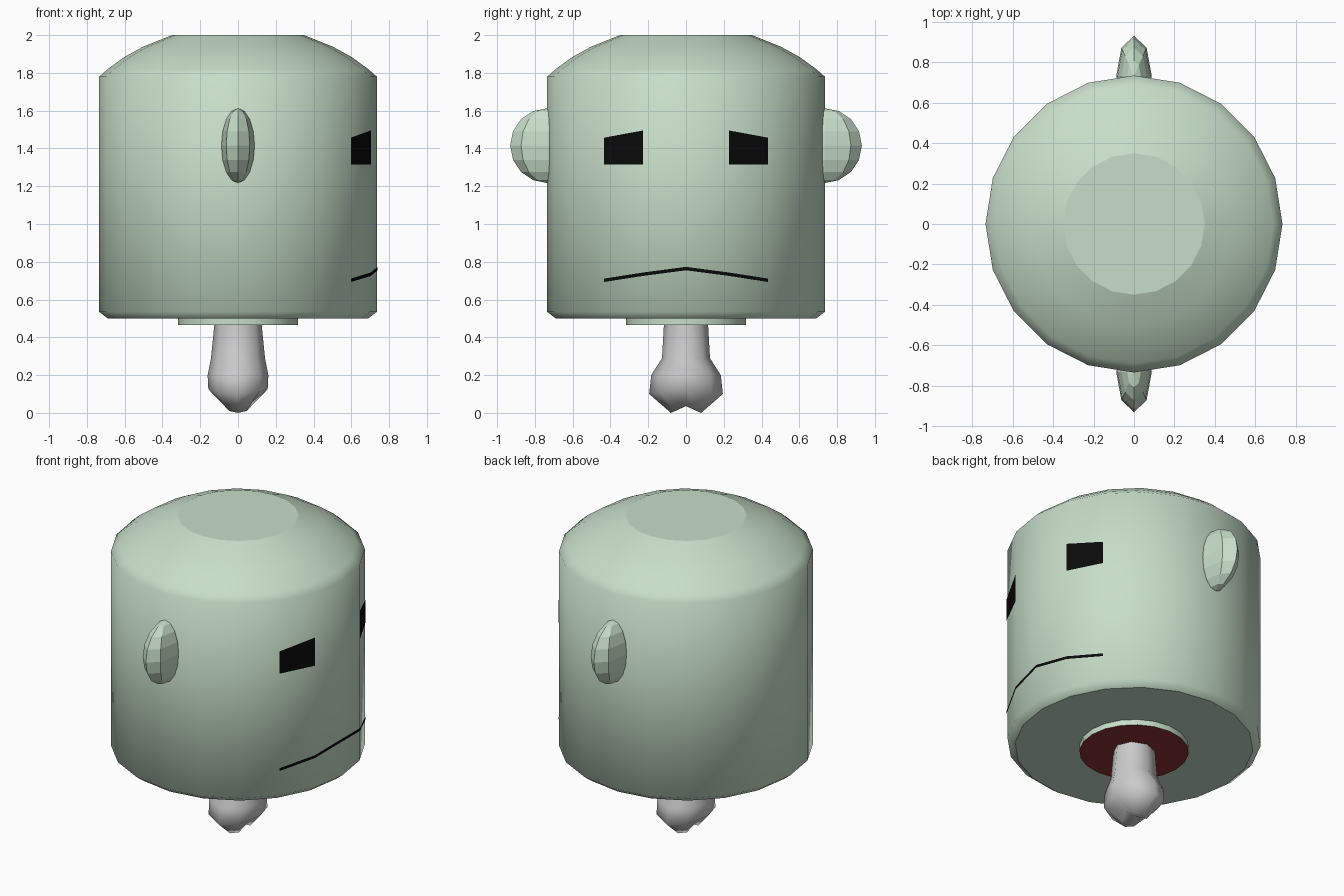
import bpy, bmesh
from math import sin, cos, radians, pi

if "Cube" in bpy.data.objects:
    bpy.data.objects.remove(bpy.data.objects["Cube"])


def material(name, r, g, b):
    m = bpy.data.materials.new(name)
    m.diffuse_color = (r, g, b, 1)
    m.use_nodes = True
    m.node_tree.nodes["Principled BSDF"].inputs["Base Color"].default_value = m.diffuse_color
    return m


GREEN = material("pale_green", 0.57, 0.73, 0.58)
BLACK = material("black", 0.003, 0.003, 0.003)
RED = material("dark_red", 0.27, 0.03, 0.035)
R, STEP = 0.735, radians(18)          # head radius, angle of one facet


def finish(bm, name, mats=(), recalc=True):
    if recalc:
        bmesh.ops.recalc_face_normals(bm, faces=bm.faces)
    me = bpy.data.meshes.new(name)
    bm.to_mesh(me)
    bm.free()
    ob = bpy.data.objects.new(name, me)
    for m in mats:
        me.materials.append(m)
    bpy.context.collection.objects.link(ob)
    return ob


def loft(bm, rings, smooth=True):
    """Join rings of points, return the vertex rings."""
    vs = [[bm.verts.new(p) for p in ring] for ring in rings]
    n = len(vs[0])
    for a, b in zip(vs, vs[1:]):
        for i in range(n):
            j = (i + 1) % n
            bm.faces.new((a[i], a[j], b[j], b[i])).smooth = smooth
    return vs


def oval(rx, ry, z, n):
    return [(rx * cos(2 * pi * i / n), ry * sin(2 * pi * i / n), z) for i in range(n)]


# Head: 20-sided turned profile with flat end caps
profile = [(0.69, 0.5), (R, 0.535), (R, 1.78), (0.69, 1.82),
           (0.60, 1.885), (0.50, 1.94), (0.35, 2.0)]
bm = bmesh.new()
rings = loft(bm, [oval(r, r, z, 20) for r, z in profile])
bm.faces.new(rings[0])
bm.faces.new(rings[-1])
finish(bm, "head", [GREEN])

# Neck stump: green rim, red underside
bm = bmesh.new()
rings = loft(bm, [oval(0.317, 0.317, z, 20) for z in (0.465, 0.51)])
bm.faces.new(rings[0]).material_index = 1
bm.faces.new(rings[1])
finish(bm, "neck_stump", [GREEN, RED])

# Ears: flattened spheres half sunk in the head
for side, label in ((1, "left"), (-1, "right")):
    bm = bmesh.new()
    bmesh.ops.create_uvsphere(bm, u_segments=8, v_segments=8, radius=1)
    for v in bm.verts:
        v.co = (v.co.x * 0.088, v.co.y * 0.198 + side * 0.733, v.co.z * 0.198 + 1.415)
    finish(bm, label + "_ear", [GREEN])


def on_face(k, z):
    """Point just outside the head at facet corner k."""
    r = R + 0.004
    return (r * cos(k * STEP), r * sin(k * STEP), z)


# Eyes: slanted quads, each on one facet
for side, label in ((1, "left"), (-1, "right")):
    bm = bmesh.new()
    pts = [on_face(side, 1.315), on_face(2 * side, 1.315),
           on_face(2 * side, 1.457), on_face(side, 1.495)]
    bm.faces.new([bm.verts.new(p) for p in pts[::side]])
    finish(bm, label + "_eye", [BLACK], recalc=False)

# Mouth: thin frowning strip wrapped over four facets
bm = bmesh.new()
cols = [[bm.verts.new(on_face(k, z + d)) for d in (-0.009, 0.009)]
        for k, z in ((-2, 0.702), (-1, 0.734), (0, 0.764), (1, 0.734), (2, 0.702))]
for a, b in zip(cols, cols[1:]):
    bm.faces.new((a[0], b[0], b[1], a[1]))
finish(bm, "mouth", [BLACK], recalc=False)

# Neck bone: tapered shaft ending in a two-lobed knuckle
bm = bmesh.new()
low, tip = [], []
for i in range(8):
    c, s = cos(i * pi / 4), sin(i * pi / 4)
    low.append((0.157 * c, 0.195 * s, 0.125 - 0.025 * s * s))
    tip.append((0.065 * c, 0.08 * s, 0.05 * (1 - abs(s)) ** 1.3))
rings = loft(bm, [oval(0.122, 0.115, 0.5, 8), oval(0.143, 0.127, 0.29, 8),
                  oval(0.161, 0.184, 0.2, 8), low, tip])
bm.faces.new(rings[0])
notch = bm.verts.new((0, 0, 0.036))
for i in range(8):
    bm.faces.new((rings[-1][i], rings[-1][(i + 1) % 8], notch)).smooth = True
finish(bm, "neck_bone")
